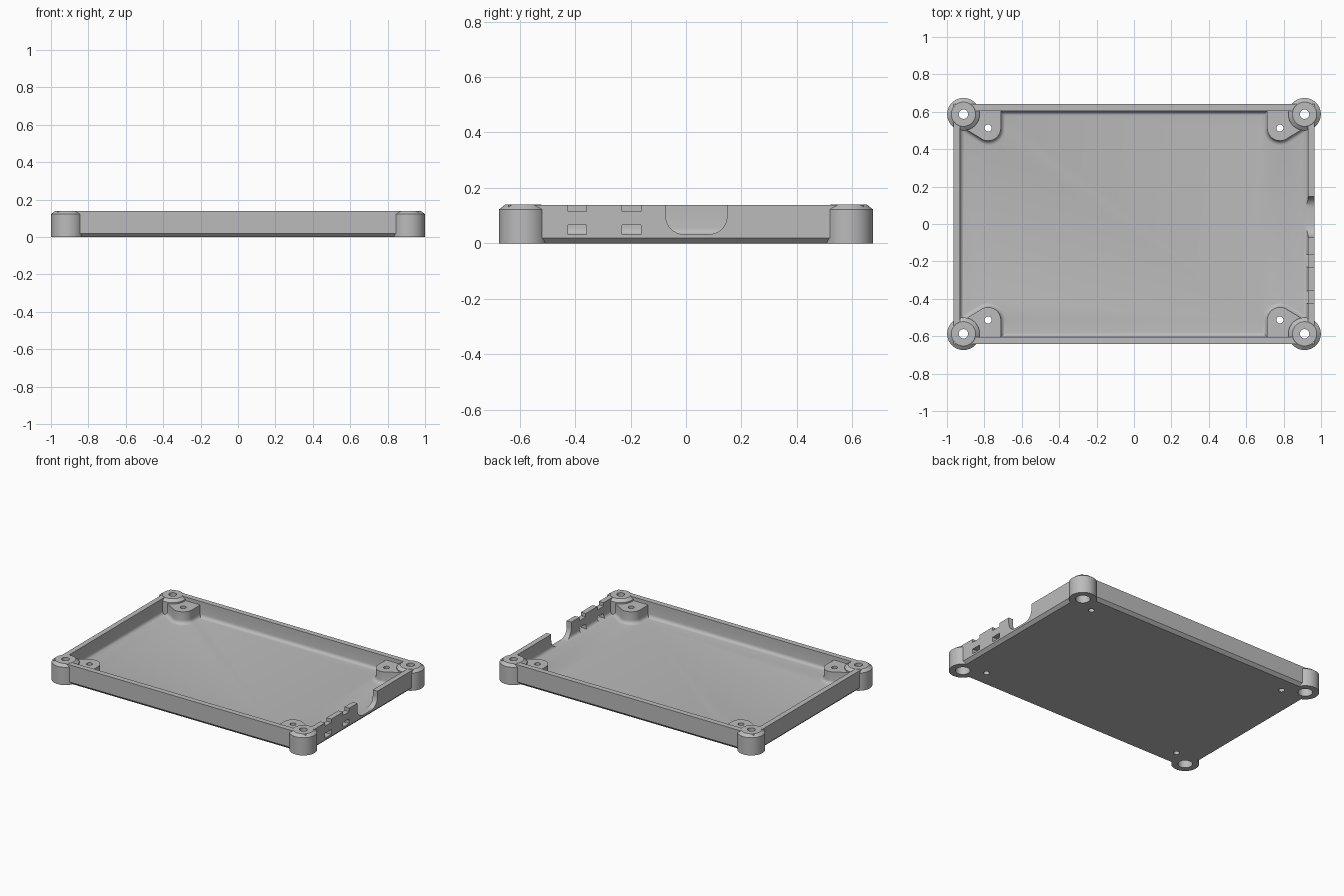
import bpy, bmesh
from math import cos, sin, pi, radians
from mathutils import Vector

cube = bpy.data.objects.get("Cube")
if cube:
    bpy.data.objects.remove(cube, do_unlink=True)

HEIGHT, FLOOR, LEDGE = 0.14, 0.03, 0.115      # rim, tray floor and ledge heights
OUT = (0.966, 0.641)                          # outer wall half sizes
INN = (0.93, 0.603)                           # inner wall half sizes
POST = (0.912, 0.587)
BOSS, BOSS_R = (0.78, 0.513), 0.068
CORNERS = [(sx, sy) for sx in (-1, 1) for sy in (-1, 1)]

grey = bpy.data.materials.new("grey plastic")
grey.use_nodes = True
grey.diffuse_color = (0.5, 0.5, 0.5, 1)
grey.node_tree.nodes["Principled BSDF"].inputs["Base Color"].default_value = (0.5, 0.5, 0.5, 1)


def finish(bm, name):
    bmesh.ops.recalc_face_normals(bm, faces=bm.faces)
    mesh = bpy.data.meshes.new(name)
    bm.to_mesh(mesh)
    bm.free()
    obj = bpy.data.objects.new(name, mesh)
    bpy.context.collection.objects.link(obj)
    mesh.materials.append(grey)
    return obj


def prism(name, points, depth, bevel=0, segments=1):
    """Extrude a closed outline by a vector, optionally bevelling its first face."""
    bm = bmesh.new()
    face = bm.faces.new([bm.verts.new(p) for p in points])
    rim = list(face.edges)
    ext = bmesh.ops.extrude_face_region(bm, geom=[face], use_keep_orig=True)
    moved = [g for g in ext["geom"] if isinstance(g, bmesh.types.BMVert)]
    bmesh.ops.translate(bm, verts=moved, vec=Vector(depth))
    bmesh.ops.recalc_face_normals(bm, faces=bm.faces)
    if bevel:
        bmesh.ops.bevel(bm, geom=rim, offset=bevel, segments=segments,
                        profile=0.5, affect='EDGES', clamp_overlap=False)
    return finish(bm, name)


def rectangle(hx, hy, z):
    return [(-hx, -hy, z), (hx, -hy, z), (hx, hy, z), (-hx, hy, z)]


def lathe(name, profile, x, y, sides=48):
    """Closed solid of revolution from (radius, height) pairs."""
    bm = bmesh.new()
    rings = [[bm.verts.new((x + r * cos(2 * pi * i / sides), y + r * sin(2 * pi * i / sides), z))
              for i in range(sides)] for r, z in profile]
    for a, b in zip(rings, rings[1:]):
        for i in range(sides):
            j = (i + 1) % sides
            bm.faces.new((a[i], a[j], b[j], b[i]))
    bm.faces.new(rings[0][::-1])
    bm.faces.new(rings[-1])
    return finish(bm, name)


def combine(target, tool, operation):
    mod = target.modifiers.new(operation, 'BOOLEAN')
    mod.operation, mod.solver, mod.object = operation, 'EXACT', tool
    bpy.context.view_layer.objects.active = target
    bpy.ops.object.modifier_apply(modifier=mod.name)
    bpy.data.objects.remove(tool, do_unlink=True)


def cavity_outline():
    """Inner wall outline that steps around a rounded boss in each corner."""
    quarter = [(BOSS[0] - BOSS_R, INN[1])]
    for i in range(13):
        a = radians(180 + 121.5 * i / 12)
        quarter.append((BOSS[0] + BOSS_R * cos(a), BOSS[1] + BOSS_R * sin(a)))
    quarter.append((INN[0], 0.525))
    outline = []
    for sx, sy in ((1, 1), (1, -1), (-1, -1), (-1, 1)):
        part = [(sx * x, sy * y, FLOOR) for x, y in quarter]
        outline += part if sx * sy > 0 else part[::-1]
    return outline


# Tray shell with chamfered underside
tray = prism("tray", rectangle(*OUT, 0), (0, 0, HEIGHT - 0.001), 0.02)

# Hollow: filleted lower cavity around the bosses, plain upper cavity
combine(tray, prism("lower_cavity", cavity_outline(), (0, 0, LEDGE - FLOOR), 0.025, 5), 'DIFFERENCE')
combine(tray, prism("upper_cavity", rectangle(*INN, LEDGE - 0.001), (0, 0, 0.1)), 'DIFFERENCE')

# Corner posts with stepped screw holes, and small holes through the bosses
for sx, sy in CORNERS:
    px, py = sx * POST[0], sy * POST[1]
    combine(tray, lathe("post", [(0.087, 0), (0.087, 0.123), (0.065, HEIGHT)], px, py), 'UNION')
for sx, sy in CORNERS:
    px, py = sx * POST[0], sy * POST[1]
    hole = [(0.046, -0.05), (0.046, 0.08), (0.025, 0.08), (0.025, 0.2)]
    combine(tray, lathe("post_hole", hole, px, py), 'DIFFERENCE')
    combine(tray, lathe("boss_hole", [(0.019, -0.05), (0.019, 0.2)],
                        sx * BOSS[0], sy * BOSS[1], 24), 'DIFFERENCE')


def side_opening(name, y0, y1, z0, z1, radius=0):
    """Cut an opening through the left side wall, with rounded lower corners."""
    yz = [(y1, z1), (y0, z1)]
    if radius:
        for cy, start in ((y0 + radius, 180), (y1 - radius, 270)):
            for i in range(9):
                a = radians(start + 90 * i / 8)
                yz.append((cy + radius * cos(a), z0 + radius + radius * sin(a)))
    else:
        yz += [(y0, z0), (y1, z0)]
    combine(tray, prism(name, [(0.9, y, z) for y, z in yz], (0.2, 0, 0)), 'DIFFERENCE')


# Port opening and two pairs of strap slots
side_opening("port_opening", -0.073, 0.148, 0.033, 0.2, 0.065)
for y in (-0.392, -0.196):
    side_opening("upper_slot", y - 0.034, y + 0.034, 0.115, 0.2)
    side_opening("lower_slot", y - 0.034, y + 0.034, 0.033, 0.066)

# Smooth curved surfaces, crisp edges
bpy.ops.object.select_all(action='DESELECT')
tray.select_set(True)
bpy.context.view_layer.objects.active = tray
bpy.ops.object.shade_smooth_by_angle(angle=radians(32))
